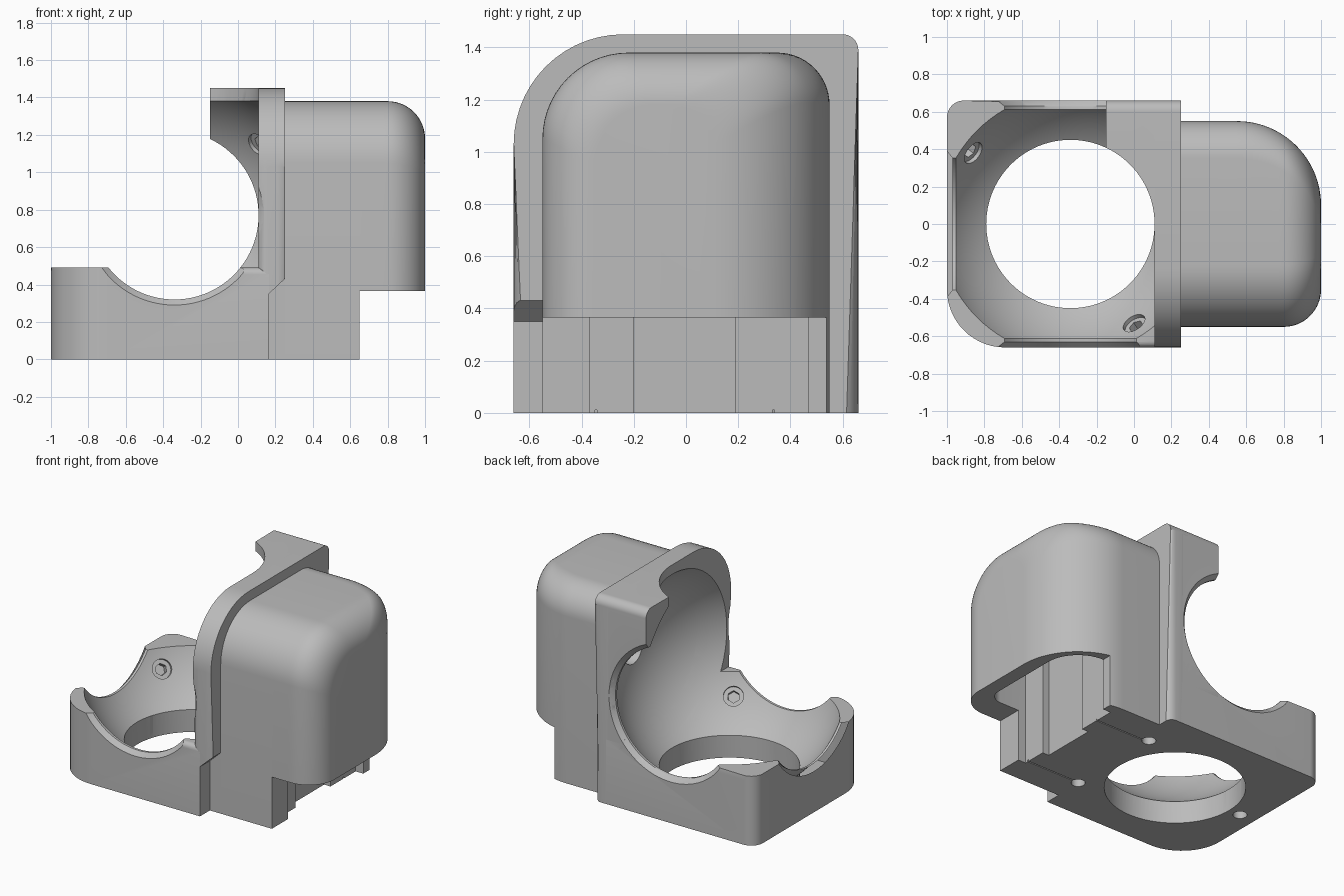
import bpy, bmesh
from math import sin, cos, pi, sqrt
from mathutils import Vector, Matrix

cube = bpy.data.objects.get("Cube")
if cube:
    bpy.data.objects.remove(cube, do_unlink=True)

grey = bpy.data.materials.new("light grey plastic")
grey.use_nodes = True
colour = (0.5, 0.5, 0.5, 1)
grey.diffuse_color = colour
grey.node_tree.nodes["Principled BSDF"].inputs["Base Color"].default_value = colour

CENTRE = Vector((-0.34, 0, 0.77))   # middle of the ball socket
BALL, BORE = 0.76, 0.45


def finish(name, bm):
    bmesh.ops.recalc_face_normals(bm, faces=bm.faces)
    mesh = bpy.data.meshes.new(name)
    bm.to_mesh(mesh)
    bm.free()
    mesh.materials.append(grey)
    obj = bpy.data.objects.new(name, mesh)
    bpy.context.collection.objects.link(obj)
    return obj


def rounded(corners, steps=14):
    """Outline from (u, v, radius) corners of a right-angled polygon."""
    pts = []
    for i, (u, v, r) in enumerate(corners):
        p = Vector((u, v))
        if r == 0:
            pts.append(p)
            continue
        to_prev = (Vector(corners[i - 1][:2]) - p).normalized()
        to_next = (Vector(corners[(i + 1) % len(corners)][:2]) - p).normalized()
        c = p + r * (to_prev + to_next)
        for k in range(steps + 1):
            t = pi / 2 * k / steps
            pts.append(c - r * (to_next * cos(t) + to_prev * sin(t)))
    return pts


def prism(name, pts, axis, lo, hi, bevel=0, rule=None):
    """Extrude an outline along an axis and round the edges picked by the rule."""
    place = {"x": lambda u, v, w: (w, u, v),
             "y": lambda u, v, w: (u, w, v),
             "z": lambda u, v, w: (u, v, w)}[axis]
    bm = bmesh.new()
    rings = [[bm.verts.new(place(p[0], p[1], w)) for p in pts] for w in (lo, hi)]
    caps = [bm.faces.new(r) for r in rings]
    n = len(pts)
    for i in range(n):
        j = (i + 1) % n
        bm.faces.new((rings[0][i], rings[0][j], rings[1][j], rings[1][i]))
    if bevel:
        edges = {e for f in caps for e in f.edges if rule((e.verts[0].co + e.verts[1].co) / 2)}
        bmesh.ops.bevel(bm, geom=list(edges), offset=bevel, segments=5,
                        profile=0.5, affect="EDGES", clamp_overlap=True)
    return finish(name, bm)


def box(name, x0, x1, y0, y1, z0, z1):
    return prism(name, [(x0, y0), (x1, y0), (x1, y1), (x0, y1)], "z", z0, z1)


def rod(name, start, direction, length, radius, sides=32, end_radius=None):
    d = Vector(direction).normalized()
    bm = bmesh.new()
    m = Matrix.Translation(Vector(start) + d * length / 2) @ d.to_track_quat("Z", "Y").to_matrix().to_4x4()
    bmesh.ops.create_cone(bm, cap_ends=True, segments=sides, radius1=radius,
                          radius2=end_radius or radius, depth=length, matrix=m)
    return finish(name, bm)


# Base cup, with one large rounded corner
base = prism("base_cup", rounded([(-1, -0.66, 0.31), (0.165, -0.66, 0),
                                  (0.165, 0.66, 0), (-1, 0.66, 0.09)]),
             "z", 0, 0.49, 0.035, lambda m: m.z > 0.4 and m.x < 0.16)

# Upright wall and the hooked tab behind it
wall = prism("upright_wall", rounded([(-0.66, 0, 0), (-0.66, 1.45, 0.42),
                                      (0.66, 1.45, 0.06), (0.66, 0, 0)]),
             "x", 0.11, 0.25, 0.045, lambda m: m.z > 0.001)
tab = prism("back_tab", rounded([(0, 0.3, 0), (0, 1.45, 0), (0.66, 1.45, 0.06), (0.66, 0.3, 0)]),
            "x", -0.15, 0.15, 0.04, lambda m: m.x < 0 and m.z > 0.31 and m.y > 0.01)

# Housing: rounded sections lofted towards its outer end


def inset(x, r):
    return r - sqrt(max(0, r * r - max(0, x - 1 + r) ** 2))


bm = bmesh.new()
rings = []
for x in [0.2] + [0.55 + 0.45 * sin(pi / 2 * k / 24) for k in range(25)]:
    front, back = inset(x, 0.2), inset(x, 0.45)
    y0, y1, top = -0.55 + front, 0.55 - back, 1.38 - front
    outline = rounded([(y0, 0, 0), (y0, top, 0.33 - front / 2),
                       (y1, top, 0.2 - back / 10), (y1, 0, 0)])
    rings.append([bm.verts.new((x, p.x, p.y)) for p in outline])
for a, b in zip(rings, rings[1:]):
    for i in range(len(a)):
        j = (i + 1) % len(a)
        bm.faces.new((a[i], a[j], b[j], b[i]))
bm.faces.new(rings[0])
bm.faces.new(rings[-1])
housing = finish("rear_housing", bm)

# Socket cutters: ball, bores and softened bore rims
bm = bmesh.new()
bmesh.ops.create_uvsphere(bm, u_segments=96, v_segments=64, radius=BALL,
                          matrix=Matrix.Translation(CENTRE))
cutters = [finish("ball_cutter", bm)]
cutters.append(rod("vertical_bore", CENTRE - Vector((0, 0, 1)), (0, 0, 1), 2, BORE, 96))
cutters.append(rod("cross_bore", CENTRE - Vector((0, 1, 0)), (0, 1, 0), 2, BORE, 96))
cutters.append(rod("side_bore", CENTRE, (-1, 0, 0), 1, BORE, 96))
for d in ((0, -1, 0), (0, 1, 0), (-1, 0, 0)):
    cutters.append(rod("rim_cutter", CENTRE + Vector(d) * 0.63, d, 0.06, BORE, 96, BORE + 0.06))

# Three bearing seats with hexagonal recesses
for d in ((-0.52, 0.38, -0.4), (0.34, -0.53, -0.42), (0.45, 0.48, 0.38)):
    d = Vector(d).normalized()
    cutters.append(rod("seat_cutter", CENTRE + d * 0.68, d, 0.1, 0.065))
    cutters.append(rod("hex_cutter", CENTRE + d * 0.7, d, 0.13, 0.04, 6))

# Screw holes and wire slots underneath
for x, y in ((0.17, 0.35), (0.17, -0.35), (-0.88, 0)):
    cutters.append(rod("screw_cutter", (x, y, -0.1), (0, 0, 1), 0.25, 0.045))
for y in (0.335, -0.345):
    cutters.append(box("slot_cutter", 0.19, 0.7, y - 0.004, y + 0.004, -0.05, 0.012))

# Front corner relief, open underside and inner pocket of the housing
relief = prism("relief_cutter", [(0.165, -0.1), (0.165, 0.35), (0.25, 0.43),
                                 (0.3, 0.477), (0.3, -0.1)], "y", -0.8, -0.55)
underside = box("underside_cutter", 0.65, 1.2, -0.8, 0.8, -0.1, 0.365)
pocket = prism("pocket_cutter", rounded([(0.59, -0.37, 0), (0.9, -0.37, 0.1),
                                         (0.9, 0.47, 0.25), (0.59, 0.47, 0)]), "z", -0.1, 1.05)
channel = box("channel_cutter", 0.54, 0.7, -0.2, 0.19, -0.12, 1.0)
window = rod("window_cutter", CENTRE, (1, 0, 0), 1.0, 0.1)


def carve(obj, tools):
    bpy.ops.object.select_all(action="DESELECT")
    bpy.context.view_layer.objects.active = obj
    obj.select_set(True)
    for tool in tools:
        mod = obj.modifiers.new("cut", "BOOLEAN")
        mod.operation, mod.solver, mod.object = "DIFFERENCE", "EXACT", tool
        bpy.ops.object.modifier_apply(modifier=mod.name)
    bpy.ops.object.shade_smooth_by_angle(angle=pi / 6)


carve(base, cutters)
carve(wall, cutters + [relief])
carve(tab, cutters)
carve(housing, cutters + [underside, pocket, channel, window])
for tool in cutters + [relief, underside, pocket, channel, window]:
    bpy.data.objects.remove(tool, do_unlink=True)
